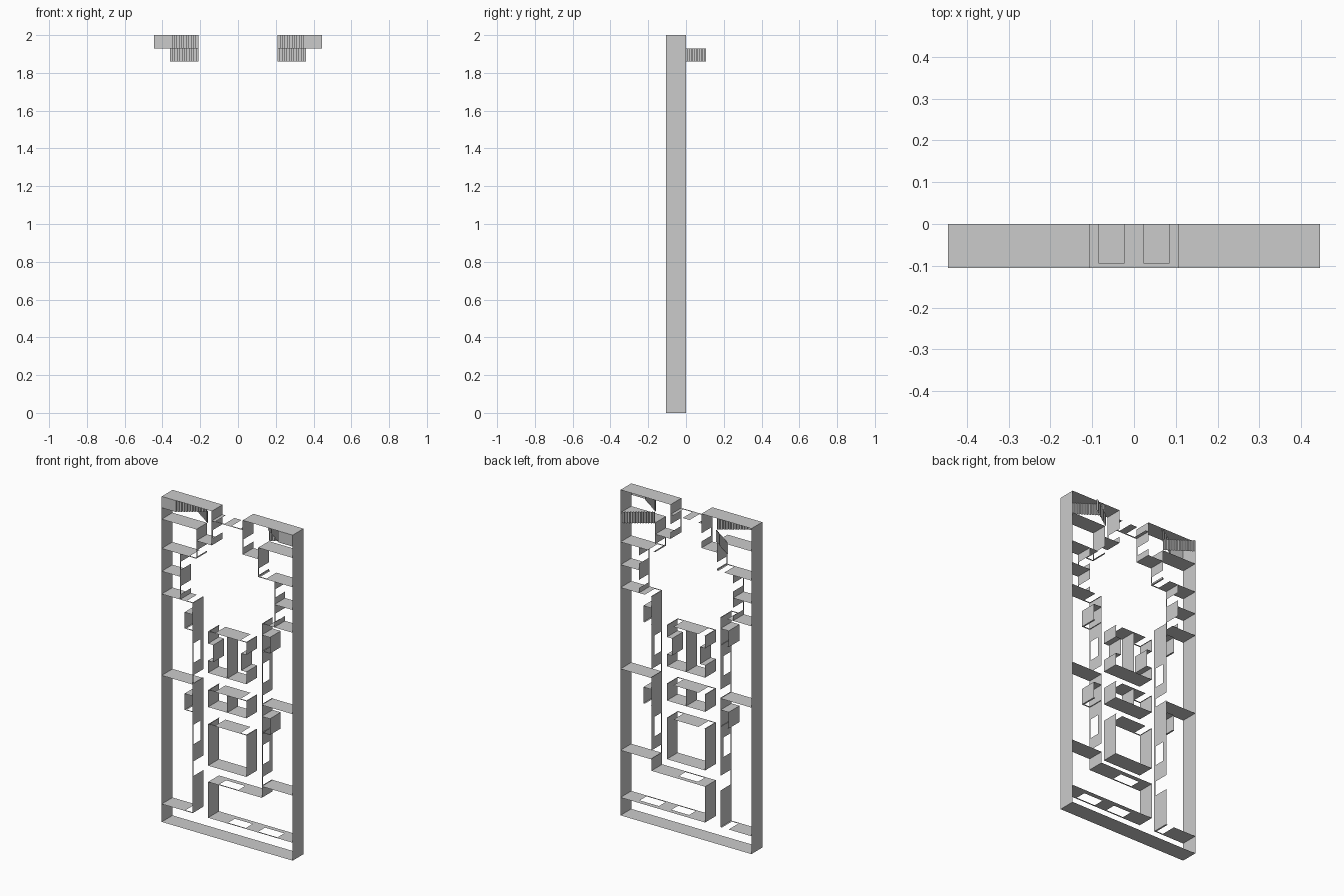
import bpy

if "Cube" in bpy.data.objects:
    bpy.data.objects.remove(bpy.data.objects["Cube"])

H = 0.105       # wall height, running from the floor (y=0) towards the front
HEAD = -0.095   # top of doors and windows
SILL = -0.03    # bottom of windows


def make(name, quads):
    verts, faces = [], []
    for q in quads:
        faces.append(tuple(range(len(verts), len(verts) + 4)))
        verts += q
    me = bpy.data.meshes.new(name)
    me.from_pydata(verts, [], faces)
    ob = bpy.data.objects.new(name, me)
    bpy.context.collection.objects.link(ob)
    return ob


def wall(axis, pos, a, b, holes=()):
    """Thin wall along 'x' or 'z' at pos; holes are (start, end, 'door'/'window')."""
    quads = []

    def panel(s, e, y0, y1):
        pts = [(s, y0), (e, y0), (e, y1), (s, y1)]
        quads.append([(t, y, pos) if axis == 'x' else (pos, y, t) for t, y in pts])
    cur = a
    for s, e, kind in sorted(holes):
        if s > cur:
            panel(cur, s, 0, -H)
        panel(s, e, HEAD, -H)
        if kind == 'window':
            panel(s, e, 0, SILL)
        cur = e
    if b > cur:
        panel(cur, b, 0, -H)
    return quads


def flip(quads):
    return [[(-x, y, z) for x, y, z in reversed(q)] for q in quads]


def both(quads):
    return quads + flip(quads)


# Outer shell, open at the entrance
W = 0.445
shell = both(wall('z', W, 0, 2) + wall('x', 2, 0.105, W)) + wall('x', 0, -W, W)
make("outer_walls", shell)

# Entrance lobby with double doors
lobby = both(wall('z', 0.105, 1.79, 2, [(1.83, 1.88, 'door')])
             + wall('x', 1.79, 0.105, 0.21)
             + wall('z', 0.21, 1.68, 1.86, [(1.69, 1.73, 'door')])
             + wall('x', 1.86, 0.21, W))
lobby += wall('x', 1.94, -0.105, 0.105,
              [(-0.084, -0.024, 'door'), (0.024, 0.084, 'door')])
make("entrance_walls", lobby)

# Side rooms around the upper hall
make("hall_walls", both(
    wall('x', 1.68, 0.21, W, [(0.22, 0.26, 'door')])
    + wall('z', 0.32, 1.40, 1.68, [(1.43, 1.48, 'door'), (1.58, 1.63, 'door')])
    + wall('x', 1.54, 0.32, W)
    + wall('x', 1.40, 0.235, W, [(0.24, 0.28, 'door')])))

# Corridor walls, unequal at their lower ends
win = [(1.03, 1.15, 'window'), (0.905, 0.955, 'door'), (0.53, 0.65, 'window')]
make("left_corridor_wall", wall('z', -0.235, 0.11, 1.40, win + [(0.335, 0.425, 'door')])
     + wall('x', 0.11, -W, -0.235, [(-0.29, -0.245, 'door')]))
make("right_corridor_wall", wall('z', 0.235, 0.33, 1.40, win + [(0.405, 0.455, 'door')])
     + wall('x', 0.40, 0.235, W))
make("room_partitions", both(wall('x', 0.90, 0.235, W)))

# Small closets beside the corridor
for label, z in (("upper", 1.23), ("lower", 0.73)):
    make(label + "_closets", both(
        wall('x', z, 0.235, 0.29, [(0.24, 0.28, 'door')])
        + wall('z', 0.29, z, z + 0.10) + wall('x', z + 0.10, 0.235, 0.29)))

# Three core blocks in the middle
ends = [(-0.125, -0.085, 'door'), (0.085, 0.125, 'door')]
make("core_upper", both(
    wall('z', 0.13, 1.18, 1.255) + wall('x', 1.18, 0.095, 0.13)
    + wall('z', 0.095, 1.075, 1.18) + wall('x', 1.075, 0.095, 0.13)
    + wall('z', 0.13, 1.0, 1.075))
    + wall('x', 1.255, -0.13, 0.13, ends) + wall('x', 1.0, -0.13, 0.13)
    + wall('z', 0, 1.0, 1.255))
for label, z0, z1, split in (("middle", 0.79, 0.895, True), ("lower", 0.43, 0.685, False)):
    q = both(wall('z', 0.13, z0, z1)) + wall('x', z0, -0.13, 0.13) \
        + wall('x', z1, -0.13, 0.13, ends)
    if split:
        q += wall('z', 0, z0, z1)
    make("core_" + label, q)

# Bottom room with windows
make("bottom_room", wall('x', 0.33, -0.13, 0.235, [(-0.06, 0.07, 'window')])
     + wall('z', -0.13, 0.11, 0.33)
     + wall('x', 0.11, -0.13, W, [(0.0, 0.12, 'window'), (0.205, 0.335, 'window')]))


# Stairs: folded strips of treads and risers
def flight(z0, z1, y_end, n=12):
    x0, x1 = 0.21, 0.36
    quads, dx, dy = [], (x1 - x0) / n, y_end / n
    for i in range(n):
        xa, xb, ya, yb = x0 + i * dx, x0 + (i + 1) * dx, i * dy, (i + 1) * dy
        quads.append([(xa, ya, z0), (xa, yb, z0), (xa, yb, z1), (xa, ya, z1)])
        quads.append([(xa, yb, z0), (xb, yb, z0), (xb, yb, z1), (xa, yb, z1)])
    return quads


landing = [[(0.36, -H, 1.93), (W, -H, 1.93), (W, -H, 2), (0.36, -H, 2)]]
make("upper_stairs", both(flight(1.93, 2.0, -H) + landing))
make("lower_stairs", both(flight(1.86, 1.93, H)))
